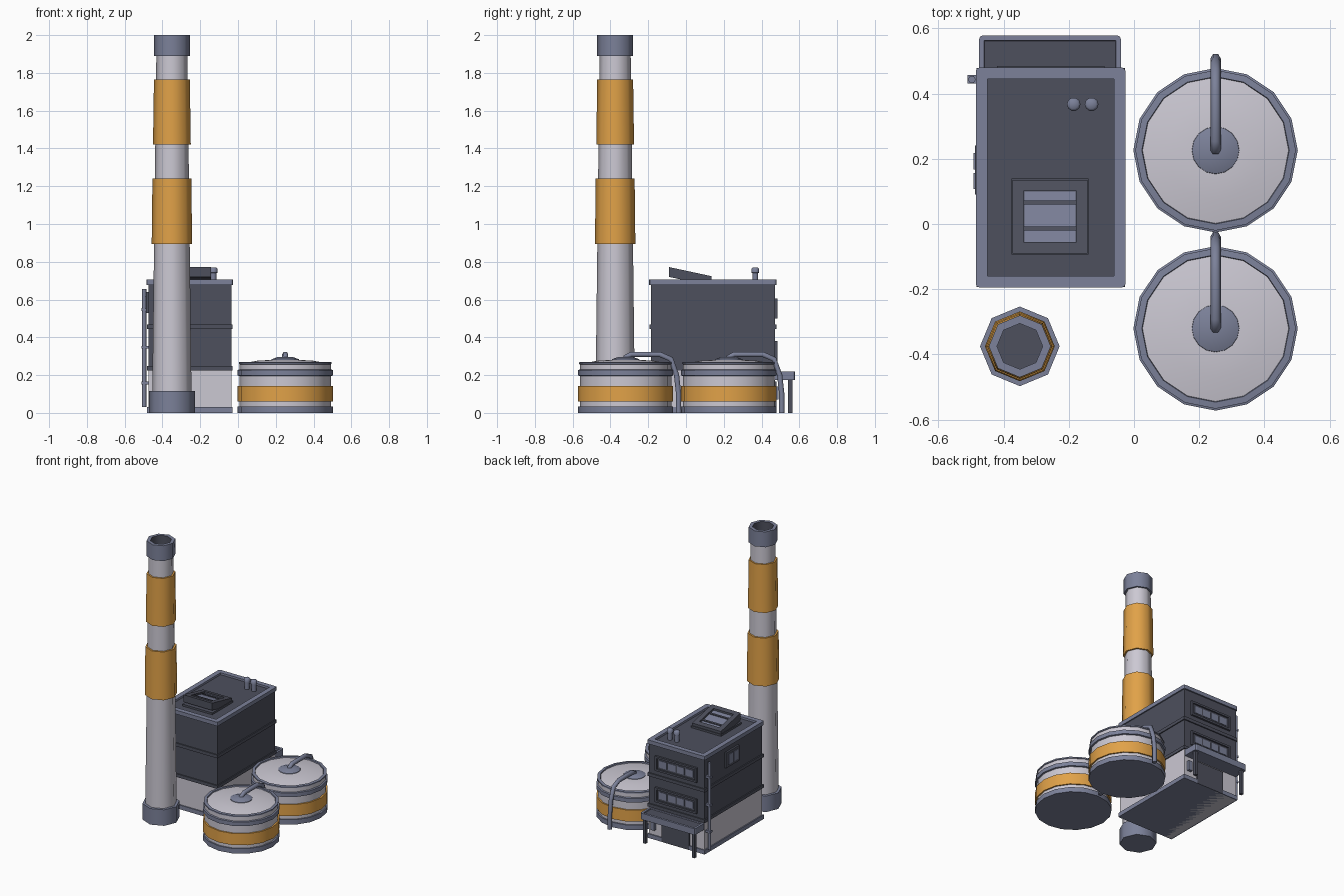
import bpy, bmesh, math

cube = bpy.data.objects.get("Cube")
if cube:
    bpy.data.objects.remove(cube, do_unlink=True)


def material(name, rgb):
    m = bpy.data.materials.new(name)
    m.use_nodes = True
    m.diffuse_color = (*rgb, 1)
    m.node_tree.nodes["Principled BSDF"].inputs["Base Color"].default_value = (*rgb, 1)
    return m


LIGHT = material("pale grey", (0.60, 0.58, 0.65))
ORANGE = material("orange", (0.75, 0.36, 0.065))
SLATE = material("slate blue", (0.20, 0.22, 0.32))
DARK = material("dark slate", (0.075, 0.08, 0.11))


def finish(name, bm, mats, smooth=None):
    bmesh.ops.recalc_face_normals(bm, faces=bm.faces)
    me = bpy.data.meshes.new(name)
    bm.to_mesh(me)
    bm.free()
    ob = bpy.data.objects.new(name, me)
    bpy.context.collection.objects.link(ob)
    for m in mats:
        me.materials.append(m)
    if smooth:
        bpy.ops.object.select_all(action='DESELECT')
        ob.select_set(True)
        bpy.context.view_layer.objects.active = ob
        bpy.ops.object.shade_smooth_by_angle(angle=math.radians(smooth))
    return ob


def box_mesh(x, y, z):
    bm = bmesh.new()
    bmesh.ops.create_cube(bm, size=1)
    for v in bm.verts:
        v.co = [(a + b) / 2 + c * (b - a) for (a, b), c in zip((x, y, z), v.co)]
    return bm


def box(name, x, y, z, mat):
    return finish(name, box_mesh(x, y, z), [mat])


def tray(name, x, y, z, rim, depth):
    """Slab with rounded corners and a sunken dark top."""
    bm = box_mesh(x, y, z)
    upright = [e for e in bm.edges if abs(e.verts[0].co.z - e.verts[1].co.z) > 0.001]
    bmesh.ops.bevel(bm, geom=upright, offset=0.012, segments=2, profile=0.5, affect='EDGES')
    top = max(bm.faces, key=lambda f: f.calc_center_median().z)
    for width, drop in ((rim, 0), (0.001, depth)):
        bmesh.ops.inset_region(bm, faces=[top], thickness=width)
        for v in top.verts:
            v.co.z -= drop
    top.material_index = 1
    return finish(name, bm, [SLATE, DARK])


def lathe(name, cx, cy, rings, sides, smooth=50):
    """Spin rings of (radius, z, material of the band above) around z."""
    bm = bmesh.new()
    mats, loops = [], []
    for r, z, m in rings:
        if m not in mats:
            mats.append(m)
        loops.append([bm.verts.new((cx + r * math.cos(math.tau * i / sides),
                                    cy + r * math.sin(math.tau * i / sides), z))
                      for i in range(sides)])
    for (a, b), ring in zip(zip(loops, loops[1:]), rings):
        for i in range(sides):
            j = (i + 1) % sides
            bm.faces.new((a[i], a[j], b[j], b[i])).material_index = mats.index(ring[2])
    bm.faces.new(loops[0]).material_index = mats.index(rings[0][2])
    bm.faces.new(loops[-1]).material_index = mats.index(rings[-1][2])
    return finish(name, bm, mats, smooth)


def pipe(name, points, radius, mat):
    cu = bpy.data.curves.new(name, 'CURVE')
    cu.dimensions = '3D'
    cu.bevel_depth = radius
    cu.bevel_resolution = 1
    cu.use_fill_caps = True
    sp = cu.splines.new('POLY')
    sp.points.add(len(points) - 1)
    for p, co in zip(sp.points, points):
        p.co = (*co, 1)
    cu.materials.append(mat)
    ob = bpy.data.objects.new(name, cu)
    bpy.context.collection.objects.link(ob)


# Chimney: tapered shaft, orange sleeves, foot and hollow cap
CX, CY = -0.35, -0.375
lathe("chimney_shaft", CX, CY, [(0.105, 0.01, LIGHT), (0.082, 1.92, LIGHT)], 8)
lathe("chimney_foot", CX, CY, [(0.122, 0, SLATE), (0.122, 0.115, SLATE), (0.1, 0.116, SLATE)], 8)
for label, z0, r0, r1 in (("lower", 0.895, 0.107, 0.103), ("upper", 1.42, 0.1, 0.095)):
    lathe(label + "_chimney_band", CX, CY,
          [(0.08, z0, ORANGE), (r0, z0, ORANGE), (r1, z0 + 0.345, ORANGE), (0.08, z0 + 0.345, ORANGE)], 8)
lathe("chimney_cap", CX, CY, [(0.075, 1.89, SLATE), (0.095, 1.89, SLATE), (0.095, 2, SLATE),
                              (0.07, 2, DARK), (0.07, 1.93, DARK)], 8)

# Storage tanks with domed lids and outlet pipes
for label, ty in (("front", -0.32), ("back", 0.226)):
    tx = 0.25
    lathe(label + "_tank", tx, ty, [
        (0.252, 0, SLATE), (0.252, 0.035, SLATE), (0.242, 0.035, LIGHT), (0.242, 0.06, ORANGE),
        (0.252, 0.06, ORANGE), (0.252, 0.143, ORANGE), (0.242, 0.143, LIGHT), (0.242, 0.195, SLATE),
        (0.252, 0.198, SLATE), (0.252, 0.227, SLATE), (0.242, 0.23, LIGHT), (0.242, 0.257, SLATE),
        (0.246, 0.259, SLATE), (0.246, 0.268, SLATE), (0.226, 0.27, SLATE), (0.224, 0.262, LIGHT),
        (0.15, 0.276, LIGHT), (0.07, 0.281, LIGHT)], 16, 30)
    lathe(label + "_tank_hub", tx, ty,
          [(0.075, 0.272, SLATE), (0.072, 0.284, SLATE), (0.04, 0.296, SLATE)], 16, 30)
    path = [(0, 0.27), (0, 0.295), (0.03, 0.31), (0.18, 0.31), (0.24, 0.285), (0.27, 0.2), (0.281, 0.1), (0.281, 0)]
    pipe(label + "_tank_pipe", [(tx, ty + dy, z) for dy, z in path], 0.016, SLATE)

# Building storeys, string courses and roof
XW, YW = (-0.475, -0.035), (-0.185, 0.47)
XB, YB = (-0.483, -0.028), (-0.193, 0.478)
box("ground_floor", XW, YW, (0, 0.23), LIGHT)
box("upper_floors", XW, YW, (0.23, 0.685), DARK)
box("plinth", XB, YB, (0, 0.03), SLATE)
for label, z in (("lower", 0.225), ("upper", 0.445)):
    box(label + "_string_course", XB, YB, (z, z + 0.023), DARK)
tray("roof", (-0.485, -0.026), (-0.195, 0.48), (0.677, 0.705), 0.036, 0.014)

# Roof vents
for i, x in enumerate((-0.185, -0.13)):
    lathe(f"roof_vent_{i + 1}", x, 0.367, [(0.016, 0.685, SLATE), (0.016, 0.74, SLATE), (0.021, 0.742, SLATE),
                                           (0.021, 0.764, SLATE), (0.014, 0.77, SLATE)], 10)

# Sloping skylight: flat parts sheared down towards the back
SX, SY = (-0.372, -0.143), (-0.09, 0.135)
parts = [box("skylight_body", SX, SY, (0.72, 0.757), DARK),
         box("skylight_pane", (-0.335, -0.18), (-0.055, 0.1), (0.755, 0.76), SLATE)]
for k in range(2):
    sx = (SX[0], SX[0] + 0.035) if k == 0 else (SX[1] - 0.035, SX[1])
    sy = (SY[0], SY[0] + 0.033) if k == 0 else (SY[1] - 0.033, SY[1])
    parts.append(box(f"skylight_side_frame_{k + 1}", sx, SY, (0.75, 0.772), DARK))
    parts.append(box(f"skylight_end_frame_{k + 1}", SX, sy, (0.75, 0.772), DARK))
    bar = -0.02 + 0.08 * k
    parts.append(box(f"skylight_bar_{k + 1}", (-0.34, -0.175), (bar, bar + 0.012), (0.757, 0.766), DARK))
for ob in parts:
    for v in ob.data.vertices:
        v.co.z -= 0.214 * (v.co.y - SY[0])
box("skylight_curb", (-0.376, -0.139), (-0.094, 0.14), (0.685, 0.705), DARK)

# Back windows: framed strips with four panes
for label, z0 in (("lower", 0.275), ("upper", 0.5)):
    x0, x1, z1, w = -0.42, -0.09, z0 + 0.105, 0.014
    yf = (0.465, 0.484)
    box(label + "_window_sill", (x0, x1), yf, (z0, z0 + w), DARK)
    box(label + "_window_head", (x0, x1), yf, (z1 - w, z1), DARK)
    box(label + "_window_back", (x0, x1), (0.465, 0.473), (z0, z1), DARK)
    for x in (x0, x1 - w):
        box(label + "_window_jamb", (x, x + w), yf, (z0, z1), DARK)
    step = (x1 - x0 - 0.05) / 4
    for i in range(4):
        px = x0 + 0.025 + i * step
        box(f"{label}_window_pane_{i + 1}", (px + 0.006, px + step - 0.006), (0.47, 0.477),
            (z0 + 0.028, z1 - 0.028), SLATE)

# Side window on the outer wall
box("side_window_frame", (-0.488, -0.47), (0.09, 0.24), (0.53, 0.64), DARK)
for i in range(2):
    y = 0.107 + i * 0.06
    box(f"side_window_pane_{i + 1}", (-0.492, -0.48), (y, y + 0.05), (0.55, 0.62), SLATE)

# Drainpipe with brackets
pipe("drainpipe", [(-0.497, 0.443, 0.03), (-0.497, 0.443, 0.655)], 0.012, SLATE)
for i, z in enumerate((0.15, 0.34, 0.54)):
    box(f"drainpipe_bracket_{i + 1}", (-0.51, -0.47), (0.43, 0.456), (z, z + 0.015), SLATE)

# Back entrance: awning on posts, door and meter box
tray("awning", (-0.475, -0.04), (0.46, 0.578), (0.175, 0.22), 0.016, 0.008)
for label, x in (("right", -0.452), ("left", -0.063)):
    box(label + "_awning_post", (x - 0.011, x + 0.011), (0.541, 0.563), (0, 0.18), DARK)
box("back_door", (-0.36, -0.14), (0.46, 0.479), (0.0, 0.165), DARK)
box("meter_box", (-0.09, -0.06), (0.46, 0.49), (0.07, 0.14), SLATE)
